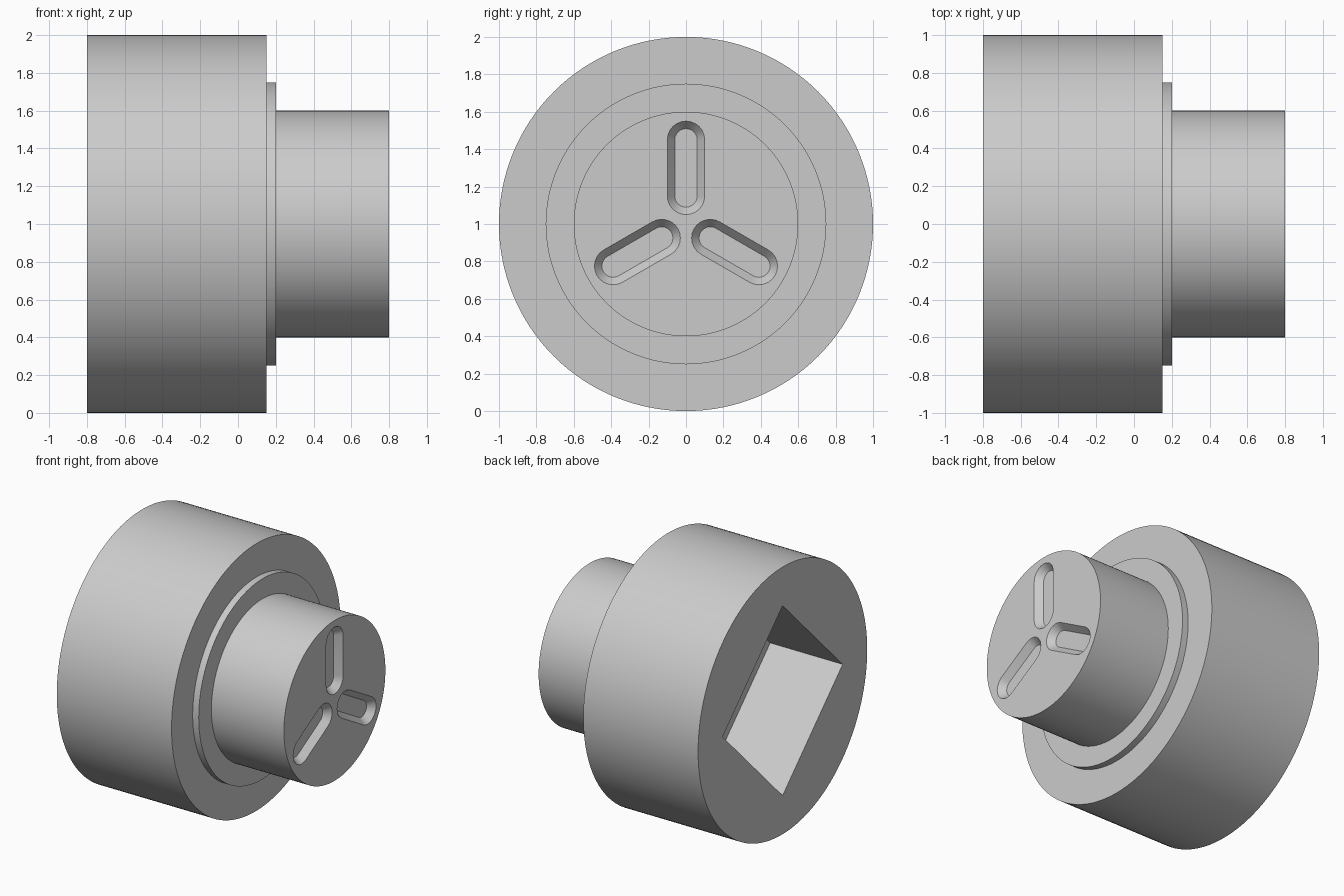
import bpy, bmesh, math
from mathutils import Matrix

if "Cube" in bpy.data.objects:
    bpy.data.objects.remove(bpy.data.objects["Cube"])

grey = bpy.data.materials.new("light grey")
grey.diffuse_color = (0.6, 0.6, 0.6, 1)
grey.use_nodes = True
grey.node_tree.nodes["Principled BSDF"].inputs["Base Color"].default_value = grey.diffuse_color
CENTRE = Matrix.Translation((0, 0, 1))


def finish(bm, name):
    bmesh.ops.recalc_face_normals(bm, faces=bm.faces)
    bm.transform(CENTRE)
    me = bpy.data.meshes.new(name)
    bm.to_mesh(me)
    bm.free()
    me.materials.append(grey)
    ob = bpy.data.objects.new(name, me)
    bpy.context.collection.objects.link(ob)
    return ob


def loft(name, sections):
    """Join matching (y, z) outlines placed along x into a closed solid."""
    bm = bmesh.new()
    rings = [[bm.verts.new((x, y, z)) for y, z in pts] for x, pts in sections]
    n = len(rings[0])
    for a, b in zip(rings, rings[1:]):
        for i in range(n):
            j = (i + 1) % n
            bm.faces.new((a[i], a[j], b[j], b[i]))
    bm.faces.new(rings[0])
    bm.faces.new(rings[-1])
    return finish(bm, name)


def circle(r, n=128):
    return [(r * math.sin(2 * math.pi * i / n), r * math.cos(2 * math.pi * i / n))
            for i in range(n)]


def pill(r, turn, inner=0.15, outer=0.45, n=12):
    """Rounded slot outline running outward from the axis."""
    pts = []
    for i in range(n + 1):
        a = math.pi * i / n
        pts.append((r * math.cos(a), outer + r * math.sin(a)))
    for i in range(n + 1):
        a = math.pi * (1 + i / n)
        pts.append((r * math.cos(a), inner + r * math.sin(a)))
    c, s = math.cos(turn), math.sin(turn)
    return [(y * c - z * s, y * s + z * c) for y, z in pts]


# Stepped body: large drum, thin shoulder, narrow boss
body = loft("stepped_body", [(x, circle(r)) for x, r in (
    (-0.8, 1), (0.15, 1), (0.15, 0.75), (0.2, 0.75), (0.2, 0.6), (0.8, 0.6))])

# Diamond-set square socket in the drum end
h = 0.71
diamond = [(0, h), (h, 0), (0, -h), (-h, 0)]
cutters = [loft("socket_cutter", [(-0.9, diamond), (-0.2, diamond)])]

# Three tapered slots in the boss end
for k in range(3):
    t = k * 2 * math.pi / 3
    cutters.append(loft("slot_cutter", [
        (0.75, pill(0.06, t)), (0.8, pill(0.1, t)), (0.9, pill(0.1, t))]))

bpy.context.view_layer.objects.active = body
body.select_set(True)
for cutter in cutters:
    mod = body.modifiers.new("cut", 'BOOLEAN')
    mod.operation = 'DIFFERENCE'
    mod.solver = 'EXACT'
    mod.object = cutter
    bpy.ops.object.modifier_apply(modifier=mod.name)
    bpy.data.objects.remove(cutter)

bpy.ops.object.select_all(action='DESELECT')
body.select_set(True)
bpy.ops.object.shade_smooth_by_angle(angle=math.radians(30))
